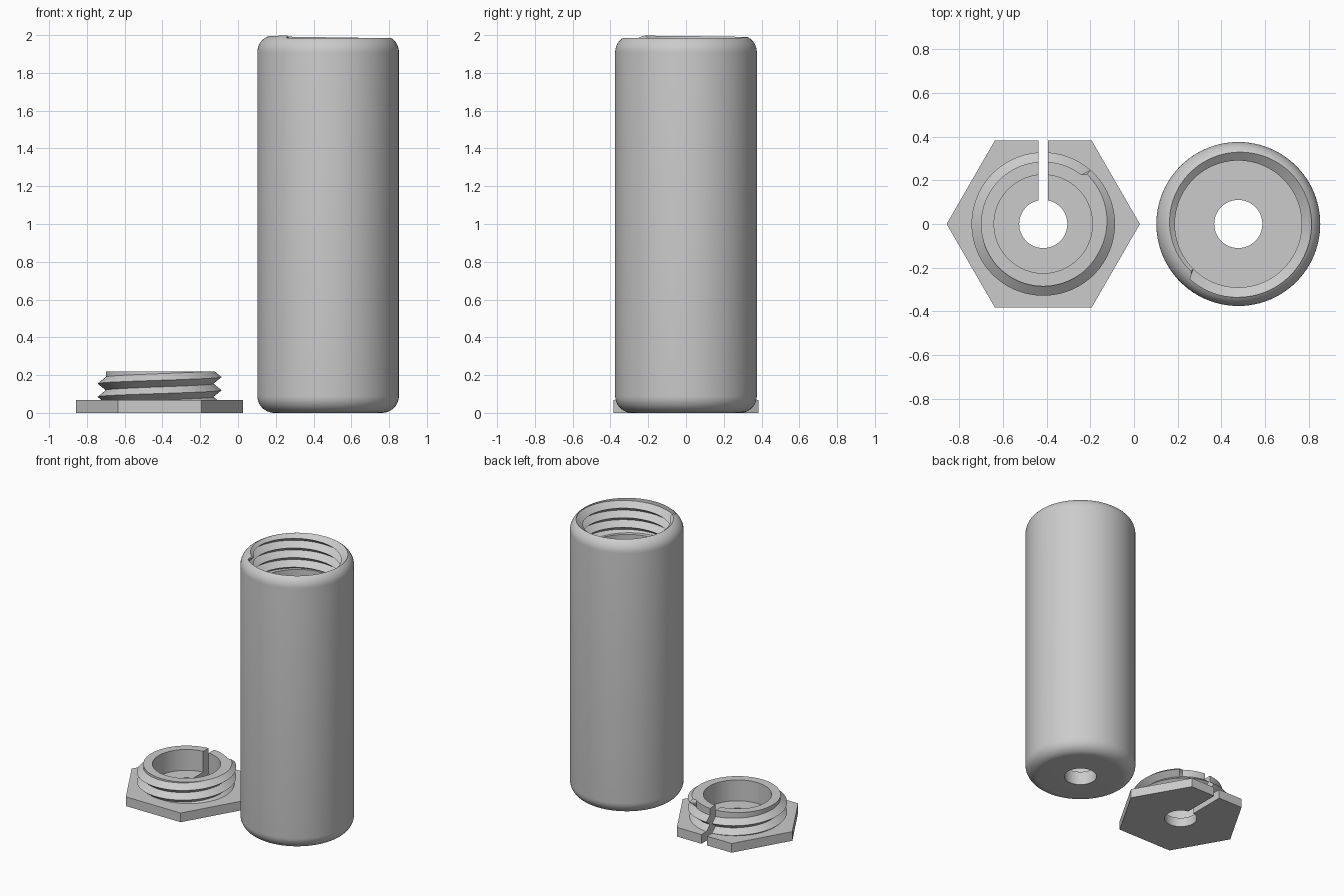
import bpy, bmesh, math

if "Cube" in bpy.data.objects:
    bpy.data.objects.remove(bpy.data.objects["Cube"])

SEGS = 96
PITCH = 0.07

grey = bpy.data.materials.new("plain grey")
grey.use_nodes = True
colour = (0.6, 0.6, 0.6, 1)
grey.diffuse_color = colour
grey.node_tree.nodes["Principled BSDF"].inputs["Base Color"].default_value = colour


def to_object(bm, name):
    bmesh.ops.recalc_face_normals(bm, faces=bm.faces)
    mesh = bpy.data.meshes.new(name)
    bm.to_mesh(mesh)
    bm.free()
    mesh.materials.append(grey)
    ob = bpy.data.objects.new(name, mesh)
    bpy.context.collection.objects.link(ob)
    return ob


def lathe(name, profile, segs=SEGS):
    """Closed solid of revolution from (radius, z) points, bottom to top."""
    bm = bmesh.new()
    rings = [[bm.verts.new((r * math.cos(math.tau * j / segs),
                            r * math.sin(math.tau * j / segs), z))
              for j in range(segs)] for r, z in profile]
    for low, high in zip(rings, rings[1:]):
        for j in range(segs):
            k = (j + 1) % segs
            bm.faces.new((low[j], low[k], high[k], high[j]))
    bm.faces.new(rings[0][::-1])
    bm.faces.new(rings[-1])
    return to_object(bm, name)


def threaded_rod(name, z0, z1, base, crest, centre, limit):
    """Solid rod with a helical V ridge that stops where its centre passes limit."""
    bm = bmesh.new()
    verts = {}

    def vert(j, z):
        z = min(max(z, z0), z1)
        j %= SEGS
        key = (j, round(z, 5))
        if key not in verts:
            angle = math.tau * j / SEGS
            c = centre + PITCH * j / SEGS
            c += PITCH * round((z - c) / PITCH)
            ridge = max(0, 1 - abs(z - c) / (PITCH / 2)) if c <= limit else 0
            r = base + (crest - base) * ridge
            verts[key] = bm.verts.new((r * math.cos(angle), r * math.sin(angle), z))
        return verts[key]

    step = PITCH / 4
    first = math.floor((z0 - centre) / step) - 8
    last = math.ceil((z1 - centre) / step) + 8
    for m in range(first, last):
        for j in range(SEGS):
            a = centre + m * step + PITCH * j / SEGS
            b = a + PITCH / SEGS
            corners = [vert(j, a), vert(j + 1, b), vert(j + 1, b + step), vert(j, a + step)]
            corners = list(dict.fromkeys(corners))
            if len(corners) > 2:
                bm.faces.new(corners)
    for z in (z0, z1):
        bm.faces.new([vert(j, z) for j in range(SEGS)])
    return to_object(bm, name)


def box(name, lo, hi):
    bm = bmesh.new()
    bmesh.ops.create_cube(bm, size=1)
    for v in bm.verts:
        v.co = [(a + b) / 2 + c * (b - a) for a, b, c in zip(lo, hi, v.co)]
    return to_object(bm, name)


def combine(ob, other, operation):
    """Apply a boolean and drop the helper."""
    mod = ob.modifiers.new("cut", "BOOLEAN")
    mod.object, mod.operation, mod.solver = other, operation, "EXACT"
    graph = bpy.context.evaluated_depsgraph_get()
    mesh = bpy.data.meshes.new_from_object(ob.evaluated_get(graph))
    ob.modifiers.clear()
    ob.data = mesh
    bpy.data.objects.remove(other)


def finish(ob, x):
    ob.location.x = x
    bpy.ops.object.select_all(action="DESELECT")
    ob.select_set(True)
    bpy.context.view_layer.objects.active = ob
    bpy.ops.object.shade_smooth_by_angle(angle=math.radians(30))


# Tall container with rounded ends
R, FILLET, H = 0.375, 0.09, 2.0
arc = [math.pi / 2 * i / 10 for i in range(11)]
lower = [(R - FILLET + FILLET * math.sin(a), FILLET - FILLET * math.cos(a)) for a in arc]
upper = [(r, H - z) for r, z in reversed(lower)]
container = lathe("container_body", lower + upper)

# Bore, drain hole and internal thread
combine(container, lathe("bore", [(0.11, -0.1), (0.11, 0.1), (0.29, 0.1), (0.29, 1.76)]),
        "DIFFERENCE")
combine(container, threaded_rod("inner_thread", 1.74, 2.06, 0.335, 0.29, 1.941, 1.985),
        "DIFFERENCE")
finish(container, 0.477)

# Hexagonal cap with external thread
cap = lathe("hex_cap", [(0.442, 0), (0.442, 0.067)], 6)
combine(cap, threaded_rod("outer_thread", 0.04, 0.22, 0.285, 0.328, 0.12, 0.2), "UNION")

# Stepped bore and side slit
combine(cap, lathe("cap_bore", [(0.11, -0.1), (0.11, 0.068), (0.225, 0.068), (0.225, 0.4)]),
        "DIFFERENCE")
combine(cap, box("slit", (-0.0225, 0, -0.1), (0.0225, 0.5, 0.5)), "DIFFERENCE")
finish(cap, -0.415)
